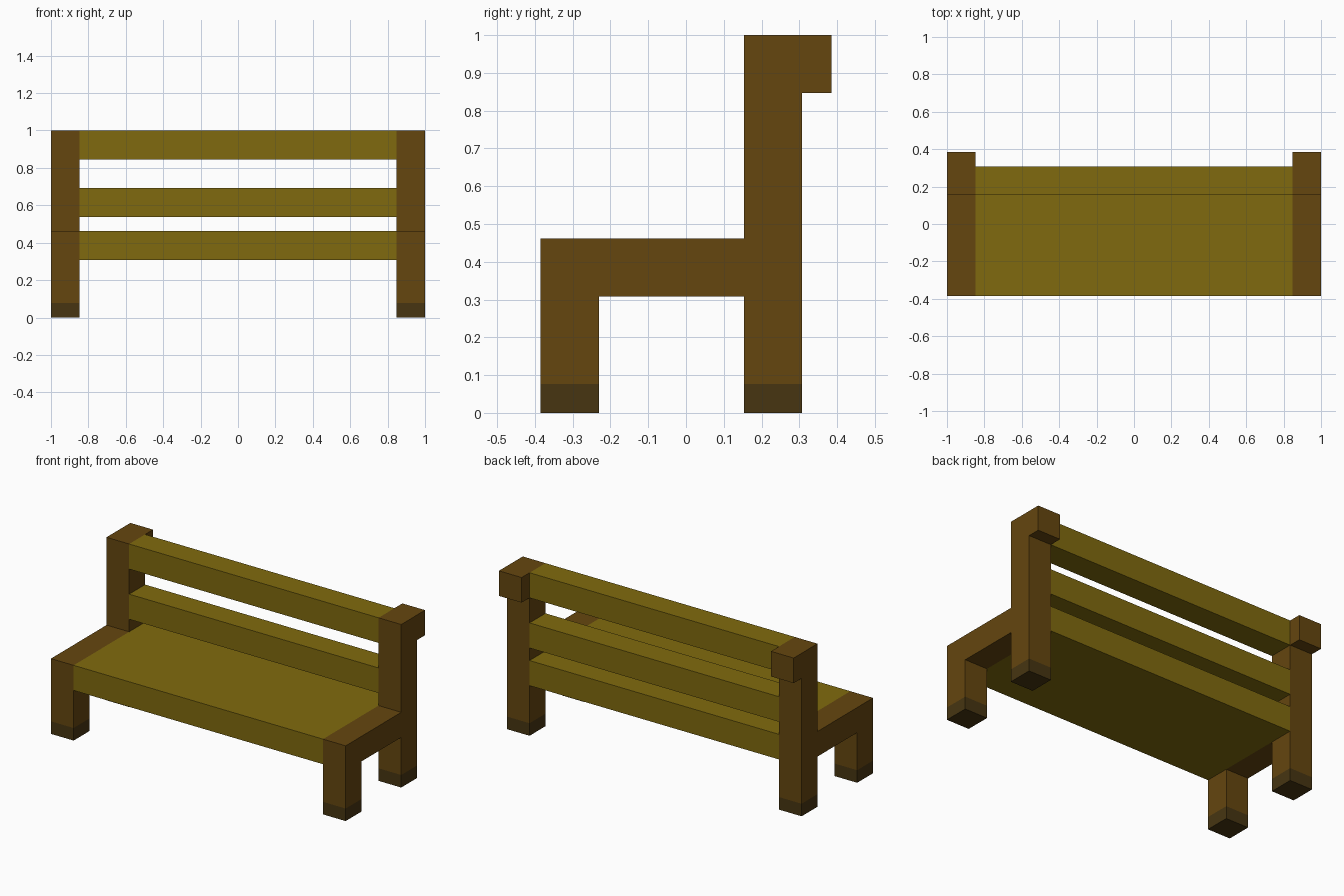
import bpy, bmesh

if "Cube" in bpy.data.objects:
    bpy.data.objects.remove(bpy.data.objects["Cube"])

U = 1 / 13  # the bench sits on a regular grid of this size


def material(name, srgb):
    m = bpy.data.materials.new(name)
    lin = [((c / 255 + 0.055) / 1.055) ** 2.4 for c in srgb]
    m.diffuse_color = (*lin, 1)
    m.use_nodes = True
    m.node_tree.nodes["Principled BSDF"].inputs["Base Color"].default_value = m.diffuse_color
    return m


brown = material("brown wood", (101, 70, 15))
dark = material("dark foot wood", (71, 53, 17))
olive = material("olive plank wood", (128, 106, 14))


def finish(name, bm, mats):
    bmesh.ops.recalc_face_normals(bm, faces=bm.faces)
    me = bpy.data.meshes.new(name)
    bm.to_mesh(me)
    bm.free()
    for m in mats:
        me.materials.append(m)
    ob = bpy.data.objects.new(name, me)
    bpy.context.collection.objects.link(ob)
    return ob


def plank(name, y0, y1, z0, z1):
    bm = bmesh.new()
    bmesh.ops.create_cube(bm, size=1)
    for v in bm.verts:
        v.co.x *= 22 * U
        v.co.y = (y0 + y1) / 2 * U + v.co.y * (y1 - y0) * U
        v.co.z = (z0 + z1) / 2 * U + v.co.z * (z1 - z0) * U
    return finish(name, bm, [olive])


# End frames: one side profile (y, z in grid units) extruded across x
PROFILE = [(-5, 0), (-3, 0), (-3, 4), (2, 4), (2, 0), (4, 0), (4, 11),
           (5, 11), (5, 13), (2, 13), (2, 6), (-5, 6)]


def end_frame(name, x0):
    bm = bmesh.new()
    face = bm.faces.new([bm.verts.new((x0, y * U, z * U)) for y, z in PROFILE])
    ext = bmesh.ops.extrude_face_region(bm, geom=[face], use_keep_orig=True)
    for v in ext["geom"]:
        if isinstance(v, bmesh.types.BMVert):
            v.co.x += 2 * U
    # Cut the legs at foot height, then colour the feet by height
    bmesh.ops.bisect_plane(bm, geom=bm.verts[:] + bm.edges[:] + bm.faces[:],
                           plane_co=(0, 0, U), plane_no=(0, 0, 1))
    for f in bm.faces:
        f.material_index = int(max(v.co.z for v in f.verts) < 1.01 * U)
    return finish(name, bm, [brown, dark])


end_frame("left_end_frame", -13 * U)
end_frame("right_end_frame", 11 * U)

# Seat and back rails
plank("seat", -5, 4, 4, 6)
plank("lower_back_rail", 2, 4, 7, 9)
plank("upper_back_rail", 2, 4, 11, 13)
